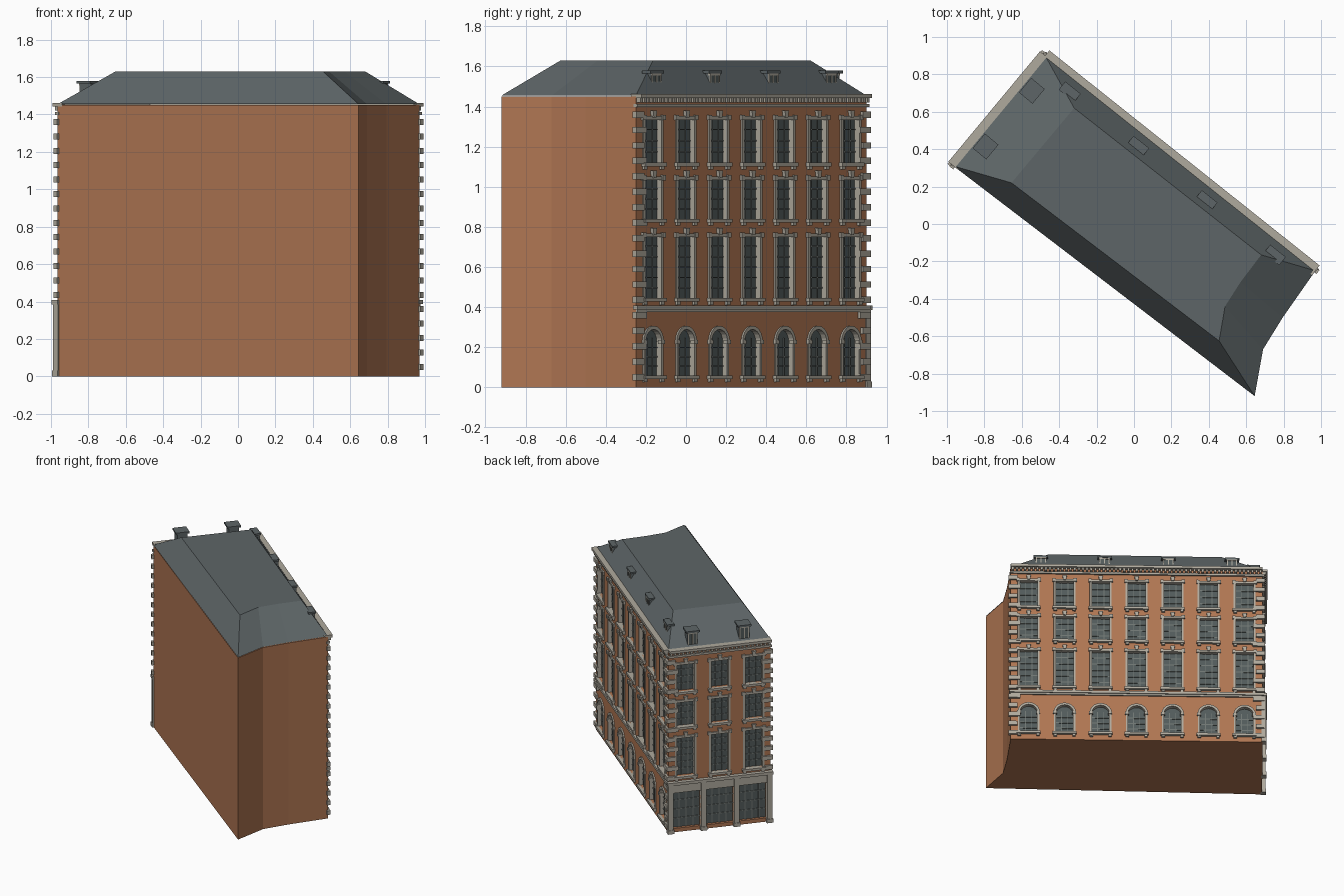
import bpy, bmesh
from math import pi, cos, sin
from mathutils import Matrix, Vector

if "Cube" in bpy.data.objects:
    bpy.data.objects.remove(bpy.data.objects["Cube"])

def material(name, rgb):
    m = bpy.data.materials.new(name)
    m.diffuse_color = (*rgb, 1)
    m.use_nodes = True
    m.node_tree.nodes["Principled BSDF"].inputs["Base Color"].default_value = m.diffuse_color
    return m

BRICK = material("brick", (0.43, 0.18, 0.085))
STONE = material("stone", (0.43, 0.40, 0.34))
SLATE = material("slate", (0.11, 0.13, 0.135))
GLASS = material("glass", (0.085, 0.105, 0.105))
BARS = material("glazing_bar", (0.16, 0.18, 0.17))

def loft(bm, low, high):
    """Closed solid between two matching loops of points."""
    a = [bm.verts.new(p) for p in low]
    b = [bm.verts.new(p) for p in high]
    n = len(a)
    bm.faces.new(a[::-1])
    bm.faces.new(b)
    for i in range(n):
        j = (i + 1) % n
        bm.faces.new((a[i], a[j], b[j], b[i]))

def finish(bm, name, mat):
    bmesh.ops.recalc_face_normals(bm, faces=bm.faces[:])
    me = bpy.data.meshes.new(name)
    bm.to_mesh(me)
    bm.free()
    me.materials.append(mat)
    ob = bpy.data.objects.new(name, me)
    bpy.context.collection.objects.link(ob)
    return ob

# Footprint corners and the flat roof top above them
A, B, C, D = (-.965, .31), (-.475, .90), (.97, -.25), (.645, -.92)
FOOT = [A, D, (.69, -.67), (.795, -.50), C, B]
TOP = [(-.655, .22), (.455, -.625), (.487, -.44), (.57, -.31), (.68, -.165), (-.32, .62)]
EAVE, RIDGE = 1.45, 1.63

bm = bmesh.new()
loft(bm, [(x, y, 0) for x, y in FOOT], [(x, y, EAVE) for x, y in FOOT])
walls = finish(bm, "walls", BRICK)
bm = bmesh.new()
loft(bm, [(x, y, EAVE + .005) for x, y in FOOT], [(x, y, RIDGE) for x, y in TOP])
finish(bm, "hipped_roof", SLATE)
cut = bmesh.new()

class Facade:
    """Local frame: x along the wall, y outward, z up. Parts gather by name."""
    def __init__(self, label, p, q):
        d = Vector(q) - Vector(p)
        self.label, self.length, self.parts = label, d.length, {}
        u = d.normalized()
        self.m = Matrix(((u.x, -u.y, 0, p[0]), (u.y, u.x, 0, p[1]), (0, 0, 1, 0), (0, 0, 0, 1)))

    def prism(self, part, mat, pts, y0, y1):
        bm = cut if part == "cut" else self.parts.setdefault(part, (bmesh.new(), mat))[0]
        loft(bm, [self.m @ Vector((x, y0, z)) for x, z in pts],
             [self.m @ Vector((x, y1, z)) for x, z in pts])

    def box(self, part, mat, x0, x1, y0, y1, z0, z1):
        self.prism(part, mat, [(x0, z0), (x1, z0), (x1, z1), (x0, z1)], y0, y1)

    def glazing(self, x0, x1, z0, z1, cols, rows, y=-.022):
        for i in range(1, cols):
            x = x0 + (x1 - x0) * i / cols
            self.box("glazing_bars", BARS, x - .003, x + .003, y, y + .006, z0, z1)
        for i in range(1, rows):
            z = z0 + (z1 - z0) * i / rows
            self.box("glazing_bars", BARS, x0, x1, y, y + .005, z - .003, z + .003)

    def sill(self, c, z, w):
        self.box("sills", STONE, c - w, c + w, -.02, .022, z - .018, z)
        for s in (-1, 1):
            x = c + s * (w - .02)
            self.box("sill_brackets", STONE, x - .012, x + .012, -.01, .015, z - .034, z - .018)

    def sash_window(self, c, z0, z1, rows):
        w = .072
        self.box("cut", None, c - w, c + w, -.03, .05, z0, z1)
        self.box("window_glass", GLASS, c - w, c + w, -.035, -.022, z0, z1)
        self.glazing(c - w, c + w, z0, z1, 3, rows)
        for s in (-1, 1):
            x = c + s * w
            self.box("window_jambs", STONE, x - .008, x + .008, -.028, .008, z0, z1)
            x = c + s * .078
            self.box("lintels", STONE, x - .012, x + .012, -.01, .014, z1 - .008, z1 + .018)
        self.box("lintels", STONE, c - .078, c + .078, -.028, .01, z1 - .006, z1 + .012)
        self.prism("keystones", STONE, [(c - .01, z1 + .005), (c + .01, z1 + .005),
                   (c + .016, z1 + .04), (c - .016, z1 + .04)], -.01, .018)
        self.sill(c, z0, .088)

    def arched_window(self, c, z0, spring):
        r, n = .07, 10
        arc = [(cos(pi * i / n), sin(pi * i / n)) for i in range(n + 1)]
        at = lambda p, k: (c + p[0] * k, spring + p[1] * k)
        shape = [(c - r, z0), (c + r, z0)] + [at(p, r) for p in arc]
        self.prism("cut", None, shape, -.03, .05)
        self.prism("window_glass", GLASS, shape, -.035, -.022)
        self.glazing(c - r, c + r, z0, spring + .02, 3, 4)
        for p, q in zip(arc, arc[1:]):
            self.prism("arch_trim", STONE, [at(p, r - .006), at(q, r - .006), at(q, r + .012), at(p, r + .012)], -.028, .01)
        for s in (-1, 1):
            x = c + s * r
            self.box("window_jambs", STONE, x - .008, x + .008, -.028, .008, z0, spring)
            self.box("arch_imposts", STONE, x - .014, x + .014, -.01, .014, spring - .01, spring + .01)
        self.sill(c, z0, .088)

    def upper_floors(self, bays):
        for i in range(bays):
            c = self.length * (i + .5) / bays
            for z0, z1, rows in ((.445, .755, 6), (.84, 1.04, 4), (1.12, 1.34, 4)):
                self.sash_window(c, z0, z1, rows)

    def quoins(self, zmin):
        for k in range(18):
            z, w = .035 + k * .077, (.07, .05)[k % 2]
            if z > zmin:
                self.box("quoins", STONE, -.015, w, -.01, .016, z, z + .032)
                self.box("quoins", STONE, self.length - w, self.length + .015, -.01, .016, z, z + .032)

    def cornice(self):
        L = self.length
        self.box("cornice", STONE, -.005, L + .005, -.01, .014, 1.397, 1.413)
        self.box("cornice", STONE, 0, L, -.03, .036, 1.442, 1.462)
        n = int(L / .03)
        for i in range(n):
            x = L * (i + .5) / n
            self.box("dentils", STONE, x - .008, x + .008, -.01, .024, 1.42, 1.443)

    def dormer(self, c, w, front, back, z0, slab):
        top = 1.566
        self.box("dormer_bodies", SLATE, c - w, c + w, -back, -front, z0, top)
        self.box("dormer_roofs", SLATE, c - w - .013, c + w + .013, -slab[1], -slab[0], top, 1.58)
        self.box("dormer_glass", GLASS, c - w + .01, c + w - .01, -front - .01, -front + .002, z0, top - .008)
        for x in (c - w + .006, c, c + w - .006):
            self.box("dormer_frames", STONE, x - .004, x + .004, -front - .01, -front + .005, z0, top)
        self.box("dormer_frames", STONE, c - w, c + w, -front - .01, -front + .006, top - .01, top)

    def build(self):
        for part, (bm, mat) in self.parts.items():
            finish(bm, self.label + "_" + part, mat)

# Long street side: arches below, three floors of sash windows
side = Facade("long_side", B, C)
side.upper_floors(7)
for i in range(7):
    side.arched_window(side.length * (i + .5) / 7, .06, .225)
side.quoins(0)
side.cornice()
side.box("string_course", STONE, -.01, side.length + .01, -.01, .018, .388, .408)
side.box("string_course", STONE, 0, side.length, -.01, .01, .375, .388)
for i in range(4):
    side.dormer(side.length / 2 + (i - 1.5) * .467, .04, .048, .1, 1.51, (.041, .097))

# Short side: shopfront below
shop = Facade("short_side", A, B)
shop.upper_floors(3)
shop.quoins(.41)
shop.cornice()
L = shop.length
shop.box("shop_fascia", STONE, -.005, L + .005, -.01, .018, .32, .385)
shop.box("shop_fascia", STONE, -.012, L + .012, -.01, .032, .385, .408)
for i in range(4):
    x = .012 + (L - .024) * i / 3
    shop.box("shop_pilasters", STONE, x - .02, x + .02, -.01, .025, 0, .385)
    shop.box("shop_pilasters", STONE, x - .024, x + .024, -.01, .03, 0, .03)
    if i < 3:
        x0, x1 = x + .02, x + (L - .024) / 3 - .02
        shop.box("cut", None, x0, x1, -.03, .05, .03, .32)
        shop.box("shop_glass", GLASS, x0, x1, -.035, -.022, .03, .32)
        shop.glazing(x0, x1, .03, .32, 4, 4)
for c in (.19, .577):
    shop.dormer(c, .038, .03, .105, 1.455, (.018, .112))

side.build()
shop.build()

# Carve the window recesses out of the walls
cutter = finish(cut, "recess_cutter", BRICK)
cutter.hide_render = True
mod = walls.modifiers.new("recesses", 'BOOLEAN')
mod.object, mod.operation, mod.solver = cutter, 'DIFFERENCE', 'EXACT'
bpy.context.view_layer.objects.active = walls
bpy.ops.object.modifier_apply(modifier=mod.name)
bpy.data.objects.remove(cutter)
